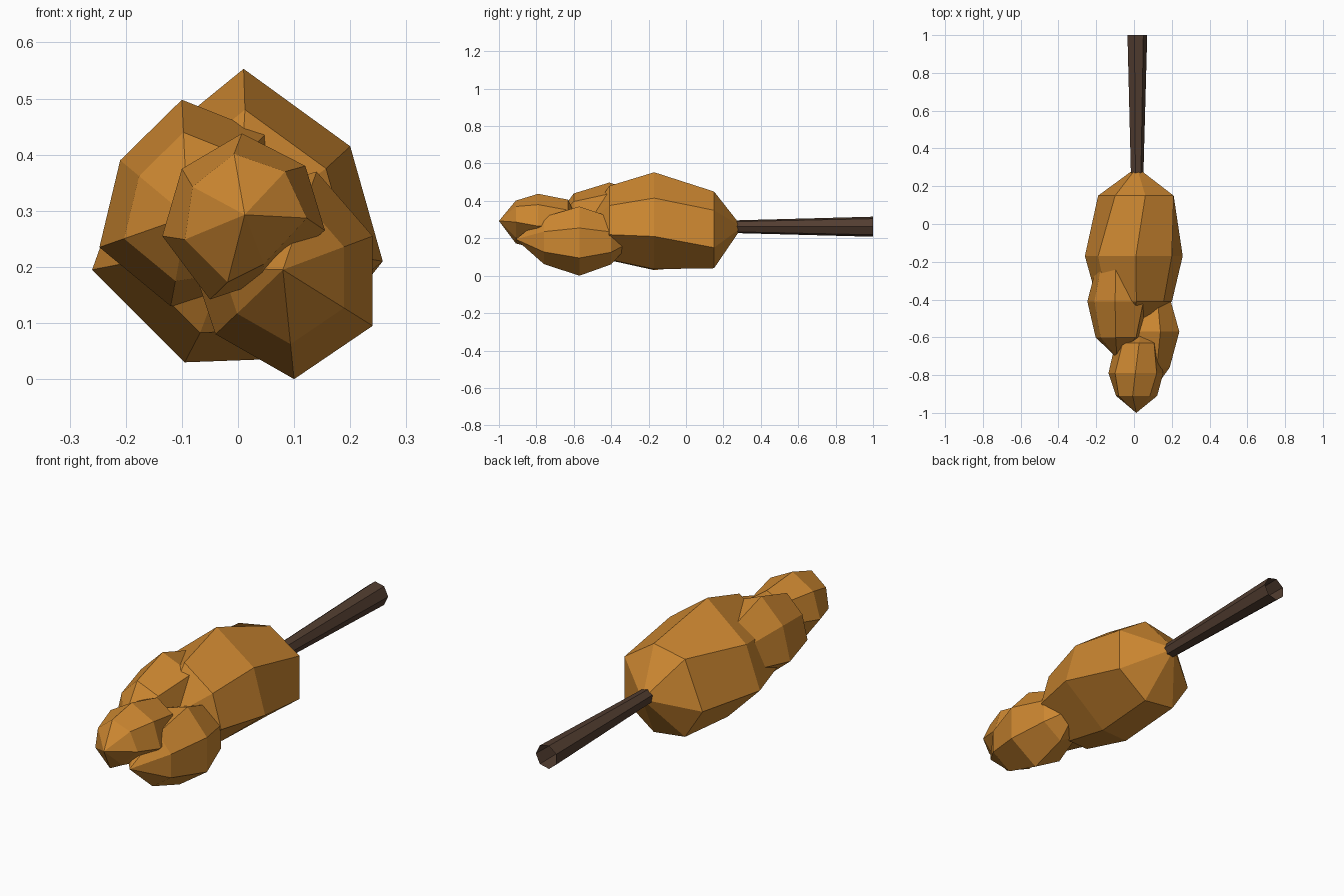
import bpy, bmesh, math
from mathutils import Vector

if "Cube" in bpy.data.objects:
    bpy.data.objects.remove(bpy.data.objects["Cube"])


def material(name, rgb):
    m = bpy.data.materials.new(name)
    m.diffuse_color = (*rgb, 1)
    m.use_nodes = True
    m.node_tree.nodes["Principled BSDF"].inputs["Base Color"].default_value = m.diffuse_color
    return m


crust = material("golden_crust", (0.6, 0.24, 0.03))
wood = material("dark_wood", (0.085, 0.047, 0.03))


def build(name, rings, caps, mat):
    """Loft (y, [(x, z)...]) rings; caps are optional end points."""
    bm = bmesh.new()
    loops = [[bm.verts.new((x, y, z)) for x, z in pts] for y, pts in rings]
    n = len(loops[0])
    for a, b in zip(loops, loops[1:]):
        for i in range(n):
            j = (i + 1) % n
            bm.faces.new((a[i], a[j], b[j], b[i]))
    for loop, tip in zip((loops[0], loops[-1]), caps):
        v = bm.verts.new(tip)
        for i in range(n):
            bm.faces.new((loop[i], loop[(i + 1) % n], v))
    bmesh.ops.recalc_face_normals(bm, faces=bm.faces)
    me = bpy.data.meshes.new(name)
    bm.to_mesh(me)
    bm.free()
    ob = bpy.data.objects.new(name, me)
    me.materials.append(mat)
    bpy.context.collection.objects.link(ob)


def shrink(pts, centre, s, twist=0):
    c, a = Vector(centre), math.radians(twist)
    out = []
    for p in pts:
        d = (Vector(p) - c) * s
        out.append((c.x + d.x * math.cos(a) - d.y * math.sin(a),
                    c.y + d.x * math.sin(a) + d.y * math.cos(a)))
    return out


# Large main chunk
mid = [(.01, .553), (.2, .415), (.258, .21), (.04, .035), (-.095, .03), (-.26, .195), (-.19, .39)]
back = [(.06, .45), (.21, .35), (.21, .15), (.06, .04), (-.1, .06), (-.19, .2), (-.1, .42)]
build("main_chunk", [(-.41, shrink(mid, (.02, .25), .76)), (-.17, mid), (.15, back)],
      [(0, -.56, .26), (.015, .3, .26)], crust)


# Smaller chunks: middle ring, ring positions, end points
def chunk(name, mid, ys, front, rear, s=.72, twist=0):
    build(name, [(ys[0], shrink(mid, (front[0], front[2]), s, twist)), (ys[1], mid),
                 (ys[2], shrink(mid, (rear[0], rear[2]), s, -twist))], [front, rear], crust)


chunk("left_chunk",
      [(-.1, .498), (.05, .438), (.08, .28), (.02, .15), (-.12, .13), (-.247, .235), (-.21, .39)],
      (-.6, -.41, -.24), (-.09, -.71, .29), (-.09, -.14, .3))
chunk("right_chunk",
      [(.14, .37), (.24, .255), (.24, .095), (.1, 0), (-.04, .08), (-.08, .2), (.01, .33)],
      (-.76, -.57, -.4), (.08, -.91, .195), (.09, -.28, .19), .68)
chunk("front_chunk",
      [(.007, .438), (.12, .38), (.155, .265), (.04, .172), (-.05, .142), (-.135, .255), (-.1, .375)],
      (-.91, -.79, -.63), (.012, -1, .293), (.03, -.58, .3), .76, 8)


# Tapered open-ended stick
def circle(r):
    return [(.015 + r * math.cos(k * math.tau / 7), .262 + r * math.sin(k * math.tau / 7))
            for k in range(7)]


build("stick", [(.27, circle(.035)), (1, circle(.055))], [], wood)
